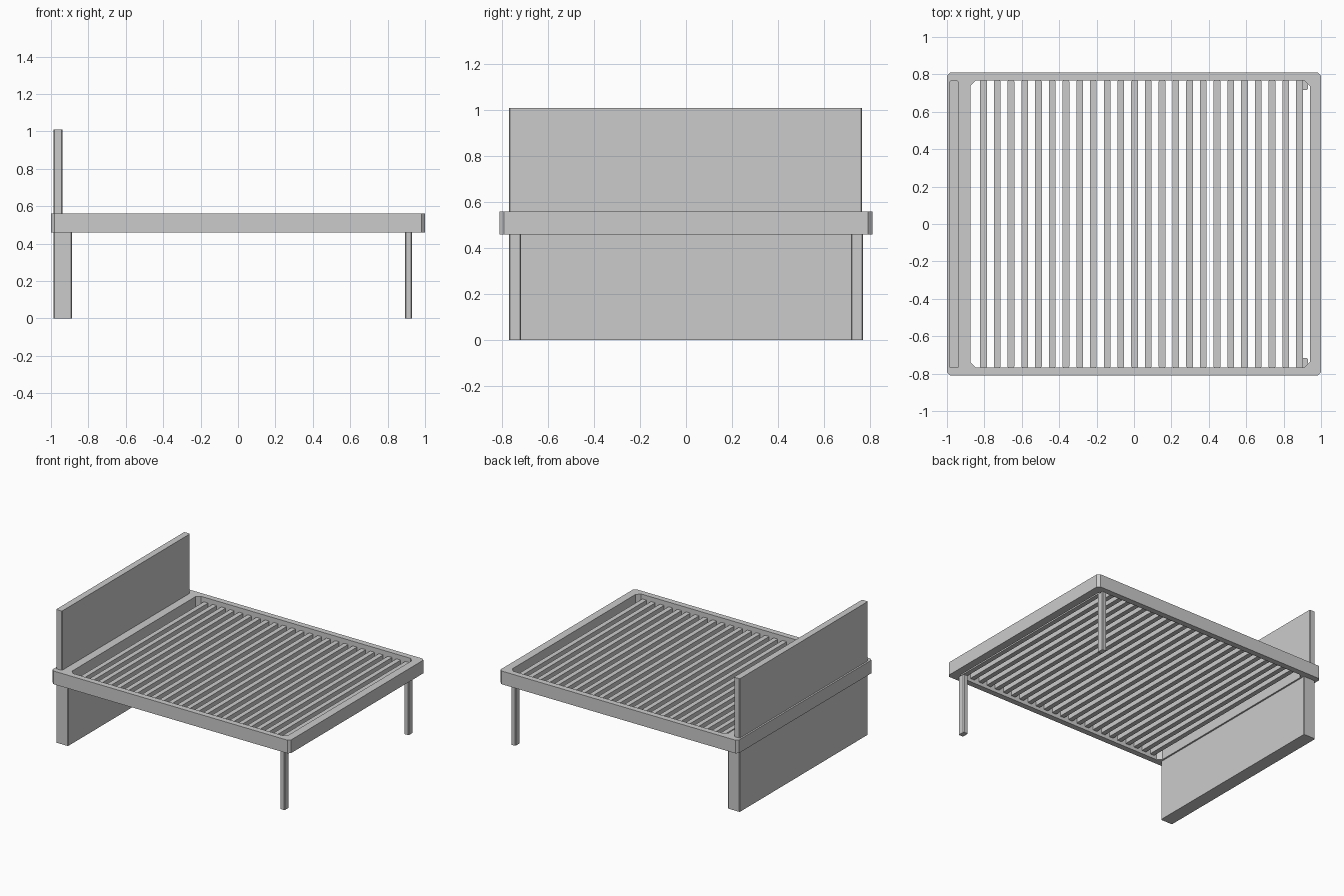
import bpy, bmesh

if "Cube" in bpy.data.objects:
    bpy.data.objects.remove(bpy.data.objects["Cube"])


def chamfered_outline(x0, x1, y0, y1, c):
    return [(x0 + c, y0), (x1 - c, y0), (x1, y0 + c), (x1, y1 - c),
            (x1 - c, y1), (x0 + c, y1), (x0, y1 - c), (x0, y0 + c)]


def finish(name, bm):
    bmesh.ops.recalc_face_normals(bm, faces=bm.faces)
    mesh = bpy.data.meshes.new(name)
    bm.to_mesh(mesh)
    bm.free()
    ob = bpy.data.objects.new(name, mesh)
    bpy.context.collection.objects.link(ob)
    return ob


def board(name, x0, x1, y0, y1, z0, z1, c):
    """Upright board or post with chamfered vertical edges."""
    bm = bmesh.new()
    pts = chamfered_outline(x0, x1, y0, y1, c)
    base = bm.faces.new([bm.verts.new((x, y, z0)) for x, y in pts])
    new = bmesh.ops.extrude_face_region(bm, geom=[base], use_keep_orig=True)["geom"]
    for v in (g for g in new if isinstance(g, bmesh.types.BMVert)):
        v.co.z = z1
    return finish(name, bm)


def ring(name, outer, inner, z0, z1):
    """Closed rail loop between two outlines."""
    bm = bmesh.new()
    loops = [[bm.verts.new((x, y, z)) for x, y in pts]
             for pts, z in ((outer, z0), (outer, z1), (inner, z1), (inner, z0))]
    n = len(outer)
    for k in range(4):
        a, b = loops[k], loops[(k + 1) % 4]
        for i in range(n):
            j = (i + 1) % n
            bm.faces.new((a[i], a[j], b[j], b[i]))
    return finish(name, bm)


# Rail frame with a wider rail at the head end
ring("bed_frame",
     chamfered_outline(-1.0, 1.0, -0.81, 0.81, 0.018),
     chamfered_outline(-0.875, 0.94, -0.766, 0.766, 0.028), 0.46, 0.56)

# Headboard and the full-width support under it
board("headboard", -0.987, -0.938, -0.77, 0.766, 0.56, 1.01, 0.005)
board("head_support", -0.987, -0.887, -0.77, 0.766, 0.0, 0.46, 0.005)

# Foot legs
for side, y0, y1 in (("front", -0.77, -0.717), ("back", 0.717, 0.77)):
    board(side + "_leg", 0.892, 0.93, y0, y1, 0.0, 0.46, 0.005)

# Slats
count, first, last = 24, -0.805, 0.885
for i in range(count):
    x = first + (last - first) * i / (count - 1)
    board(f"slat_{i + 1:02d}", x - 0.018, x + 0.018, -0.766, 0.766, 0.485, 0.525, 0.003)
